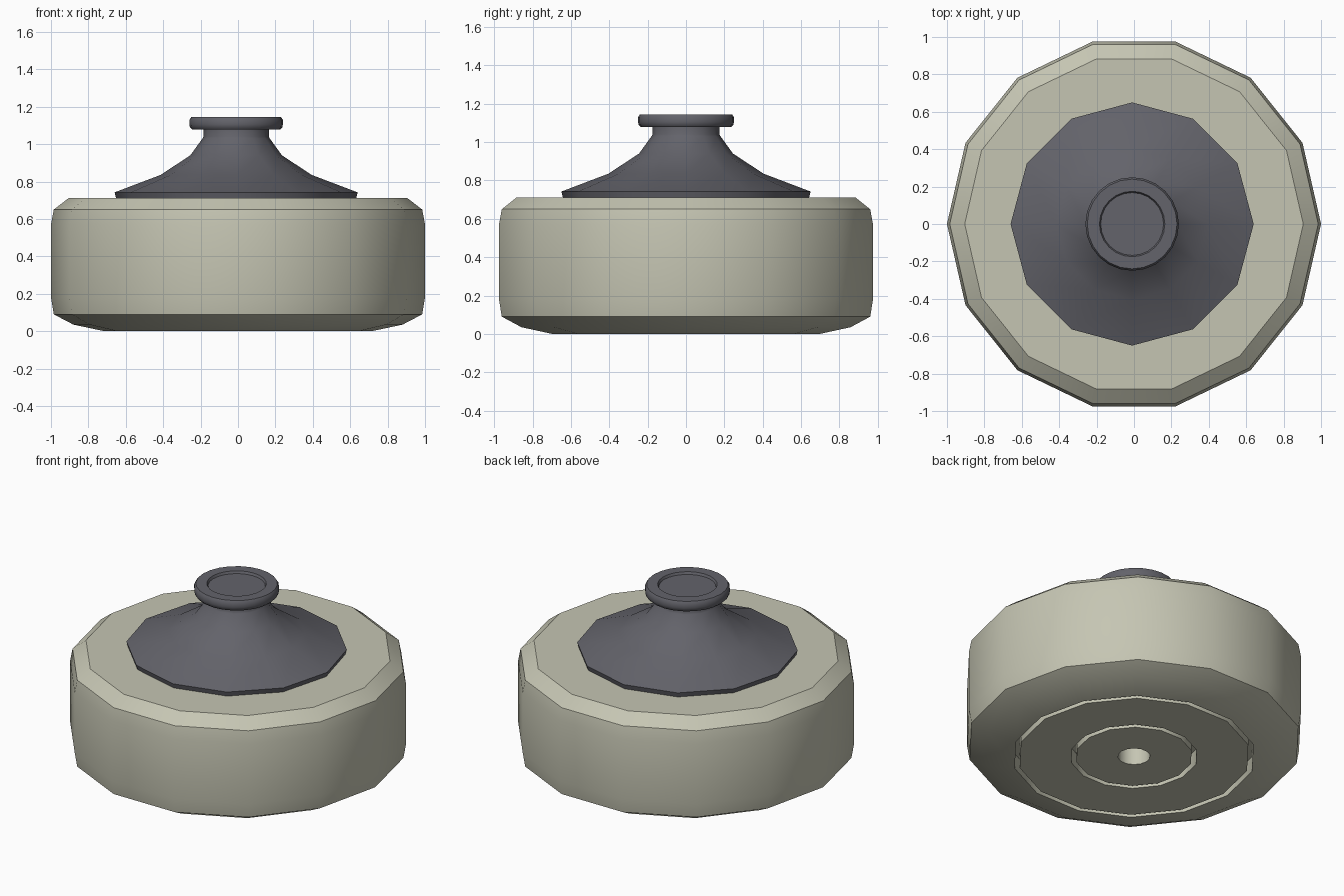
import bpy, bmesh, math

cube = bpy.data.objects.get("Cube")
if cube:
    bpy.data.objects.remove(cube, do_unlink=True)


def material(name, rgb):
    m = bpy.data.materials.new(name)
    m.use_nodes = True
    m.diffuse_color = (*rgb, 1)
    m.node_tree.nodes["Principled BSDF"].inputs["Base Color"].default_value = (*rgb, 1)
    return m


def lathe(name, profile, sides, mat, x=0.0, sharp=35):
    """Revolve (radius, z) points, listed bottom to top, about a vertical axis."""
    bm = bmesh.new()
    rings = []
    for r, z in profile:
        if r == 0:
            rings.append([bm.verts.new((x, 0, z))] * sides)
        else:
            rings.append([bm.verts.new((x + r * math.cos(math.tau * i / sides),
                                        r * math.sin(math.tau * i / sides), z))
                          for i in range(sides)])
    for a, b in zip(rings, rings[1:]):
        for i in range(sides):
            j = (i + 1) % sides
            bm.faces.new(list(dict.fromkeys((a[i], a[j], b[j], b[i]))))
    bmesh.ops.recalc_face_normals(bm, faces=bm.faces)
    mesh = bpy.data.meshes.new(name)
    bm.to_mesh(mesh)
    bm.free()
    mesh.materials.append(mat)
    ob = bpy.data.objects.new(name, mesh)
    bpy.context.collection.objects.link(ob)
    bpy.ops.object.select_all(action='DESELECT')
    ob.select_set(True)
    bpy.context.view_layer.objects.active = ob
    bpy.ops.object.shade_smooth_by_angle(angle=math.radians(sharp))
    return ob


stone = material("pale_stone", (0.56, 0.56, 0.45))
iron = material("dark_grey", (0.125, 0.125, 0.145))

# Squat body: central hole and two grooves underneath, rounded rims, flat top
lathe("body", [
    (0, 0.30), (0.095, 0.30), (0.095, 0.0),
    (0.345, 0.0), (0.345, 0.10), (0.375, 0.10), (0.375, 0.0),
    (0.685, 0.0), (0.685, 0.10), (0.715, 0.10), (0.715, 0.0),
    (0.88, 0.035), (0.985, 0.09), (1.0, 0.18), (1.0, 0.57),
    (0.985, 0.65), (0.905, 0.712), (0, 0.712)], 14, stone, sharp=28)

# Flared cone with a short neck
lathe("cone", [
    (0, 0.705), (0.64, 0.705), (0.65, 0.742), (0.405, 0.835),
    (0.245, 0.94), (0.18, 1.03), (0.175, 1.04), (0.175, 1.09), (0, 1.09)],
    12, iron, x=-0.01)

# Round cap with a shallow dish in its top
lathe("cap", [
    (0, 1.078), (0.235, 1.078), (0.247, 1.09), (0.25, 1.105), (0.25, 1.13),
    (0.24, 1.145), (0.175, 1.145), (0.168, 1.13), (0, 1.13)],
    24, iron, x=-0.01)
